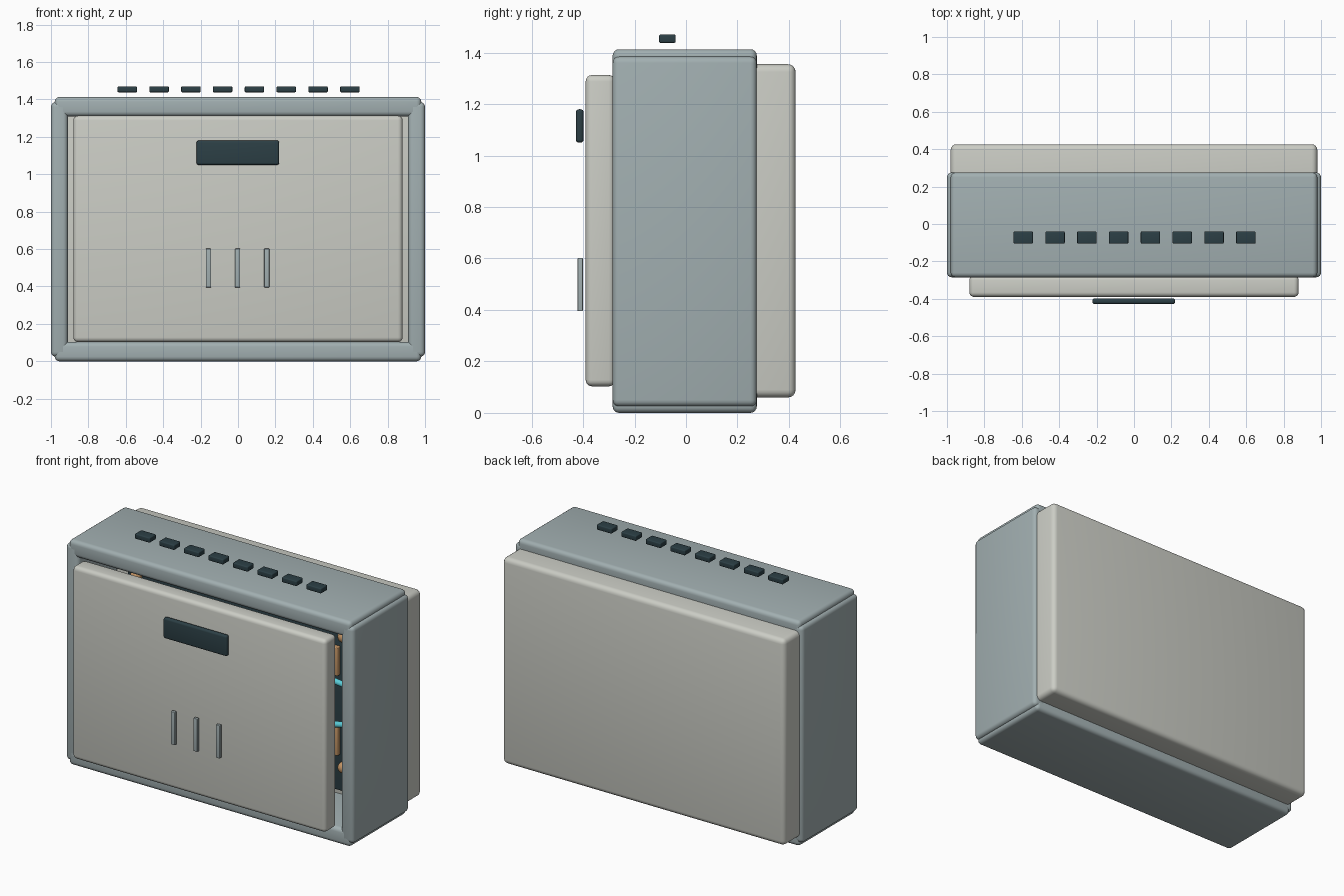
import bpy, math

if "Cube" in bpy.data.objects:
    bpy.data.objects.remove(bpy.data.objects["Cube"])

def mat(name, r, g, b):
    m = bpy.data.materials.new(name)
    m.diffuse_color = (r, g, b, 1)
    m.use_nodes = True
    m.node_tree.nodes["Principled BSDF"].inputs["Base Color"].default_value = m.diffuse_color
    return m

SHELL = mat("blue_grey", 0.36, 0.43, 0.44)
PANEL = mat("warm_grey", 0.60, 0.61, 0.56)
DARK = mat("dark_slate", 0.025, 0.05, 0.06)
COPPER = mat("copper", 0.55, 0.30, 0.13)
CYAN = mat("cyan", 0.10, 0.60, 0.68)

def finish(o, name, m):
    o.name = name
    o.data.materials.append(m)
    bpy.ops.object.shade_smooth_by_angle(angle=math.radians(35))

def box(name, x, y, z, m, bevel=0.0):
    """Rounded box from (min, max) ranges."""
    bpy.ops.mesh.primitive_cube_add(size=1, location=[sum(r) / 2 for r in (x, y, z)])
    o = bpy.context.object
    o.scale = [r[1] - r[0] for r in (x, y, z)]
    bpy.ops.object.transform_apply(location=False, rotation=False, scale=True)
    if bevel:
        b = o.modifiers.new("bevel", 'BEVEL')
        b.width, b.segments = bevel, 4
        bpy.ops.object.modifier_apply(modifier="bevel")
    finish(o, name, m)
    return o

# outer frame: two sides, top and bottom
DEPTH = (-0.285, 0.275)
box("left_side", (-1, -0.91), DEPTH, (0.025, 1.385), SHELL, 0.025)
box("right_side", (0.91, 1), DEPTH, (0.025, 1.385), SHELL, 0.025)
box("top_plate", (-0.98, 0.98), DEPTH, (1.31, 1.413), SHELL, 0.025)
box("bottom_plate", (-0.98, 0.98), DEPTH, (0, 0.103), SHELL, 0.025)

# back housing and front cover
box("back_housing", (-0.98, 0.98), (0.10, 0.426), (0.06, 1.355), PANEL, 0.03)
box("front_cover", (-0.88, 0.88), (-0.39, -0.275), (0.103, 1.313), PANEL, 0.025)

# front display and grooves
box("display", (-0.222, 0.22), (-0.428, -0.398), (1.05, 1.18), DARK, 0.012)
for x in (-0.158, -0.002, 0.154):
    box("front_rib", (x - 0.014, x + 0.014), (-0.421, -0.401), (0.395, 0.602), SHELL, 0.003)

# row of vents on top
for i in range(8):
    x = -0.592 + i * 0.17
    box("top_vent", (x - 0.052, x + 0.052), (-0.105, -0.04), (1.438, 1.47), DARK, 0.006)

# inner board with copper bars
box("inner_board", (-0.79, 0.79), (0.03, 0.08), (0.16, 1.27), DARK, 0.01)
for z in (0.48, 0.98):
    for s in (-1, 1):
        box("copper_bar", (s * 0.66 - 0.03, s * 0.66 + 0.03), (0.0, 0.032),
            (z - 0.09, z + 0.09), COPPER, 0.005)

# corner fasteners
for x in (-0.72, 0.72):
    for z in (0.32, 1.14):
        bpy.ops.mesh.primitive_uv_sphere_add(segments=20, ring_count=10, radius=0.035,
                                             location=(x, 0.02, z))
        finish(bpy.context.object, "fastener", COPPER)

# cyan cables across the board
for z, bow in ((0.85, 0.06), (0.60, -0.06)):
    c = bpy.data.curves.new("cable", 'CURVE')
    c.dimensions = '3D'
    c.bevel_depth, c.bevel_resolution = 0.018, 3
    s = c.splines.new('BEZIER')
    pts = [(-0.74, 0.0, z), (-0.35, -0.03, z + bow), (0.35, -0.03, z + bow), (0.74, 0.0, z)]
    s.bezier_points.add(3)
    for p, co in zip(s.bezier_points, pts):
        p.co = co
        p.handle_left_type = p.handle_right_type = 'AUTO'
    c.materials.append(CYAN)
    bpy.context.collection.objects.link(bpy.data.objects.new("cable", c))
